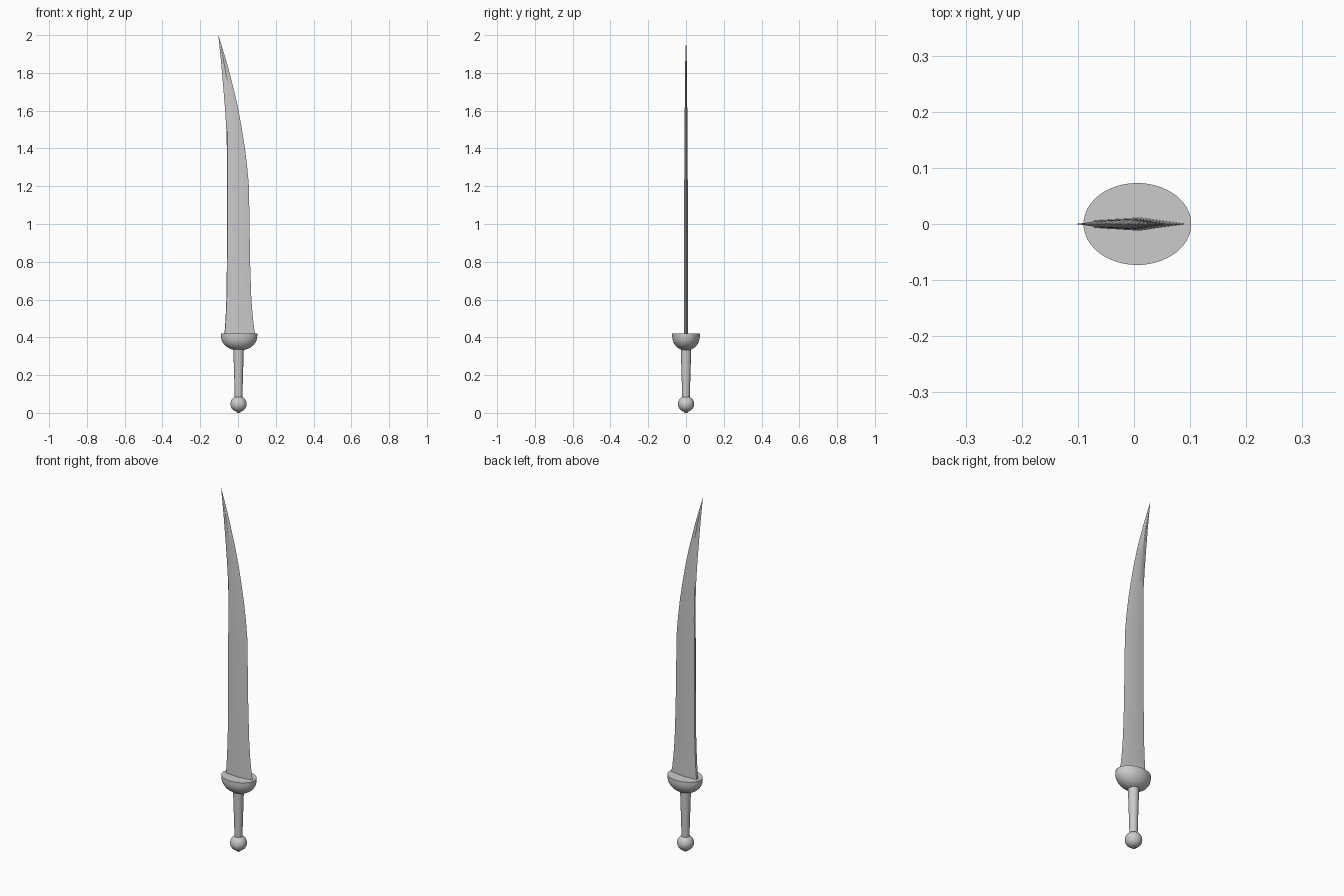
import bpy, bmesh, math

if "Cube" in bpy.data.objects:
    bpy.data.objects.remove(bpy.data.objects["Cube"])


def finish(name, bm, angle=30):
    bmesh.ops.recalc_face_normals(bm, faces=bm.faces)
    me = bpy.data.meshes.new(name)
    bm.to_mesh(me)
    bm.free()
    ob = bpy.data.objects.new(name, me)
    bpy.context.collection.objects.link(ob)
    bpy.ops.object.select_all(action='DESELECT')
    ob.select_set(True)
    bpy.context.view_layer.objects.active = ob
    bpy.ops.object.shade_smooth_by_angle(angle=math.radians(angle))
    return ob


def loft(name, rings, angle=30):
    bm = bmesh.new()
    rows = [[bm.verts.new(p) for p in ring] for ring in rings]
    n = len(rows[0])
    for a, b in zip(rows, rows[1:]):
        for i in range(n):
            j = (i + 1) % n
            bm.faces.new((a[i], a[j], b[j], b[i]))
    bm.faces.new(rows[0])
    bm.faces.new(rows[-1])
    return finish(name, bm, angle)


def turned(name, profile, cx=0.003, sx=1.0, sy=1.0, n=48):
    rings = []
    for r, z in profile:
        rings.append([(cx + sx * r * math.cos(2 * math.pi * i / n),
                       sy * r * math.sin(2 * math.pi * i / n), z) for i in range(n)])
    return loft(name, rings)


# Blade stations: height, spine x, cutting edge x, spine bevel width
stations = [
    (0.40, -0.074, 0.095, 0.002), (0.45, -0.069, 0.085, 0.002),
    (0.52, -0.065, 0.077, 0.002), (0.62, -0.061, 0.070, 0.002),
    (0.80, -0.059, 0.064, 0.002), (1.00, -0.058, 0.061, 0.002),
    (1.20, -0.058, 0.058, 0.002), (1.30, -0.058, 0.049, 0.003),
    (1.40, -0.059, 0.037, 0.004), (1.50, -0.062, 0.021, 0.006),
    (1.60, -0.068, 0.003, 0.010), (1.70, -0.076, -0.019, 0.016),
    (1.77, -0.082, -0.037, 0.020), (1.85, -0.089, -0.058, 0.013),
    (1.93, -0.097, -0.082, 0.006), (2.00, -0.1045, -0.1035, 0.0003)]
rings = []
for z, l, r, b in stations:
    w = r - l
    t = min(0.012, 0.0025 + 0.06 * w) * min(1, w / 0.03)
    s = min(0.65 * t, 0.007)
    m = l + 0.5 * w
    rings.append([(l, 0, z), (l + b, -s, z), (m, -t, z), (r, 0, z),
                  (m, t, z), (l + b, s, z)])
loft("blade", rings, 25)

# Oval cup guard with a flat top
cup = [(math.sin(a), 0.405 - 0.075 * math.cos(a))
       for a in [math.radians(3 + 87 * i / 14) for i in range(15)]]
turned("cup_guard", cup + [(1.0, 0.42)], cx=0.006, sx=0.096, sy=0.073, n=64)

# Tapered grip
turned("grip", [(0.020, 0.07), (0.022, 0.15), (0.025, 0.25), (0.028, 0.35)])

# Ball pommel with a small end button
ball = [(0.043 * math.sin(a), 0.047 - 0.042 * math.cos(a))
        for a in [math.radians(2 + 176 * i / 20) for i in range(21)]]
turned("pommel", ball)
turned("pommel_button", [(0.008, 0.0), (0.011, 0.003), (0.011, 0.012)], n=24)
